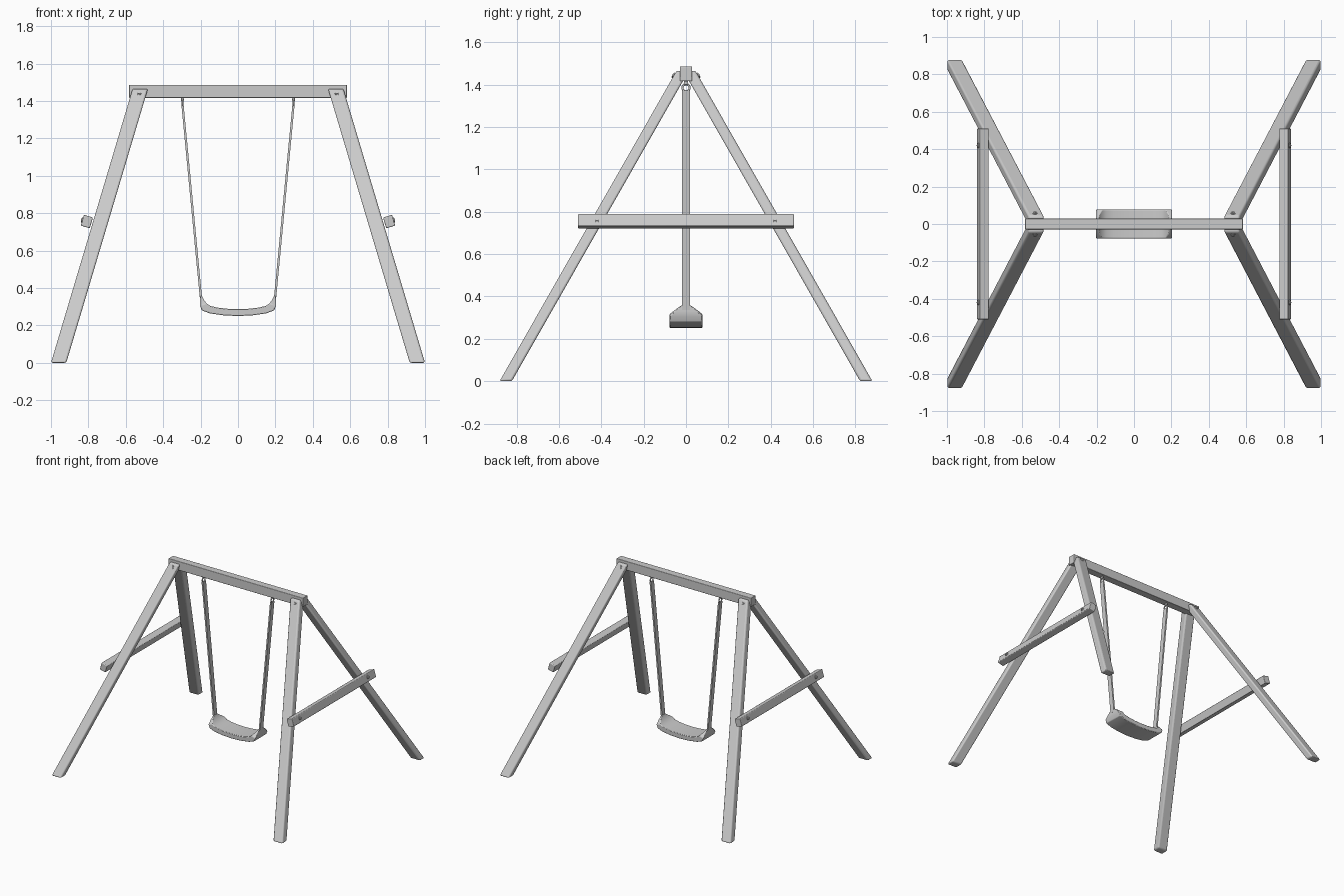
import bpy, bmesh, math
from mathutils import Vector, Matrix

if "Cube" in bpy.data.objects:
    bpy.data.objects.remove(bpy.data.objects["Cube"])

wood = bpy.data.materials.new("plain grey")
wood.diffuse_color = (0.6, 0.6, 0.6, 1)
wood.use_nodes = True
wood.node_tree.nodes["Principled BSDF"].inputs["Base Color"].default_value = wood.diffuse_color


def finish(name, bm, bevel=0, segments=3):
    bmesh.ops.recalc_face_normals(bm, faces=bm.faces[:])
    me = bpy.data.meshes.new(name)
    bm.to_mesh(me)
    bm.free()
    ob = bpy.data.objects.new(name, me)
    bpy.context.collection.objects.link(ob)
    me.materials.append(wood)
    if bevel:
        m = ob.modifiers.new("rounded edges", 'BEVEL')
        m.width, m.segments, m.limit_method = bevel, segments, 'ANGLE'
    bpy.context.view_layer.objects.active = ob
    ob.select_set(True)
    bpy.ops.object.shade_smooth_by_angle(angle=math.radians(35))
    ob.select_set(False)
    return ob


def prism(name, p0, p1, hx, hy, bevel=0):
    """Sheared post with a level rectangular section at both ends."""
    bm = bmesh.new()
    rings = [[bm.verts.new(Vector(p) + Vector((sx * hx, sy * hy, 0)))
              for sx, sy in ((-1, -1), (1, -1), (1, 1), (-1, 1))] for p in (p0, p1)]
    bm.faces.new(rings[0])
    bm.faces.new(rings[1])
    for i in range(4):
        j = (i + 1) % 4
        bm.faces.new((rings[0][i], rings[0][j], rings[1][j], rings[1][i]))
    return finish(name, bm, bevel)


def box(name, centre, size, tilt=0, bevel=0):
    bm = bmesh.new()
    mat = Matrix.Translation(centre) @ Matrix.Rotation(tilt, 4, 'Y') @ Matrix.Diagonal((*size, 1))
    bmesh.ops.create_cube(bm, size=1, matrix=mat)
    return finish(name, bm, bevel)


def bolt(name, pos, normal, r=0.014):
    """Flat washer with a hexagon head."""
    bm = bmesh.new()
    mat = Matrix.Translation(pos) @ Vector(normal).to_track_quat('Z', 'Y').to_matrix().to_4x4()
    for n, rad, h in ((16, r, 0.006), (6, r * 0.65, 0.014)):
        bmesh.ops.create_cone(bm, cap_ends=True, segments=n, radius1=rad, radius2=rad,
                              depth=h, matrix=mat)
    return finish(name, bm)


# top beam
box("top_beam", (0, 0, 1.451), (1.165, 0.057, 0.07), bevel=0.004)

# legs with their bolts
TOP, DX, DY = 1.465, 0.298, 0.57
for sy, end in ((-1, "front"), (1, "back")):
    for sx, side in ((-1, "left"), (1, "right")):
        prism(f"{end}_{side}_leg", (sx * 0.959, sy * 0.851, 0),
              (sx * (0.959 - DX * TOP), sy * (0.851 - DY * TOP), TOP), 0.041, 0.029, 0.01)
        bolt(f"{end}_{side}_leg_bolt", (sx * 0.53, sy * 0.058, 1.443), (0, sy, DY))

# side braces, tilted to lie on the legs
ang = math.atan(DX)
for sx, side in ((-1, "left"), (1, "right")):
    box(f"{side}_brace", (sx * 0.808, 0, 0.755), (0.05, 1.02, 0.06), -sx * ang, 0.005)
    out = Vector((sx * math.cos(ang), 0, math.sin(ang)))
    for sy in (-1, 1):
        bolt(f"{side}_brace_bolt", Vector((sx * 0.808, sy * 0.42, 0.757)) + out * 0.025, out)

# hanging straps and their eyes
for sx, side in ((-1, "left"), (1, "right")):
    prism(f"{side}_strap", (sx * 0.197, 0, 0.335), (sx * 0.296, 0, 1.372), 0.006, 0.019)
    bpy.ops.mesh.primitive_torus_add(major_segments=24, minor_segments=8, major_radius=0.017,
                                     minor_radius=0.005, location=(sx * 0.297, 0, 1.385),
                                     rotation=(0, math.pi / 2, 0))
    eye = bpy.context.object
    eye.name = f"{side}_hanger_eye"
    eye.data.materials.append(wood)
    bpy.ops.object.shade_smooth()
    eye.select_set(False)
    box(f"{side}_hanger_post", (sx * 0.297, 0, 1.408), (0.014, 0.02, 0.018), bevel=0.003)

# seat: outer x, outer z, inner x, inner z, half width (left half, then mirrored)
half = [(-.201, .358, -.192, .358, .022), (-.203, .33, -.182, .335, .055),
        (-.203, .305, -.168, .318, .077), (-.193, .28, -.148, .304, .077),
        (-.15, .264, -.11, .295, .077), (-.08, .254, -.06, .289, .077)]
stations = half + [(0, .25, 0, .287, .077)] + [(-a, b, -c, d, w) for a, b, c, d, w in half[::-1]]
bm = bmesh.new()
rings = [[bm.verts.new(p) for p in ((a, -w, b), (a, w, b), (c, w, d), (c, -w, d))]
         for a, b, c, d, w in stations]
for r, s in zip(rings, rings[1:]):
    for i in range(4):
        j = (i + 1) % 4
        bm.faces.new((r[i], r[j], s[j], s[i]))
bm.faces.new(rings[0])
bm.faces.new(rings[-1])
finish("seat", bm, 0.004, 2)
